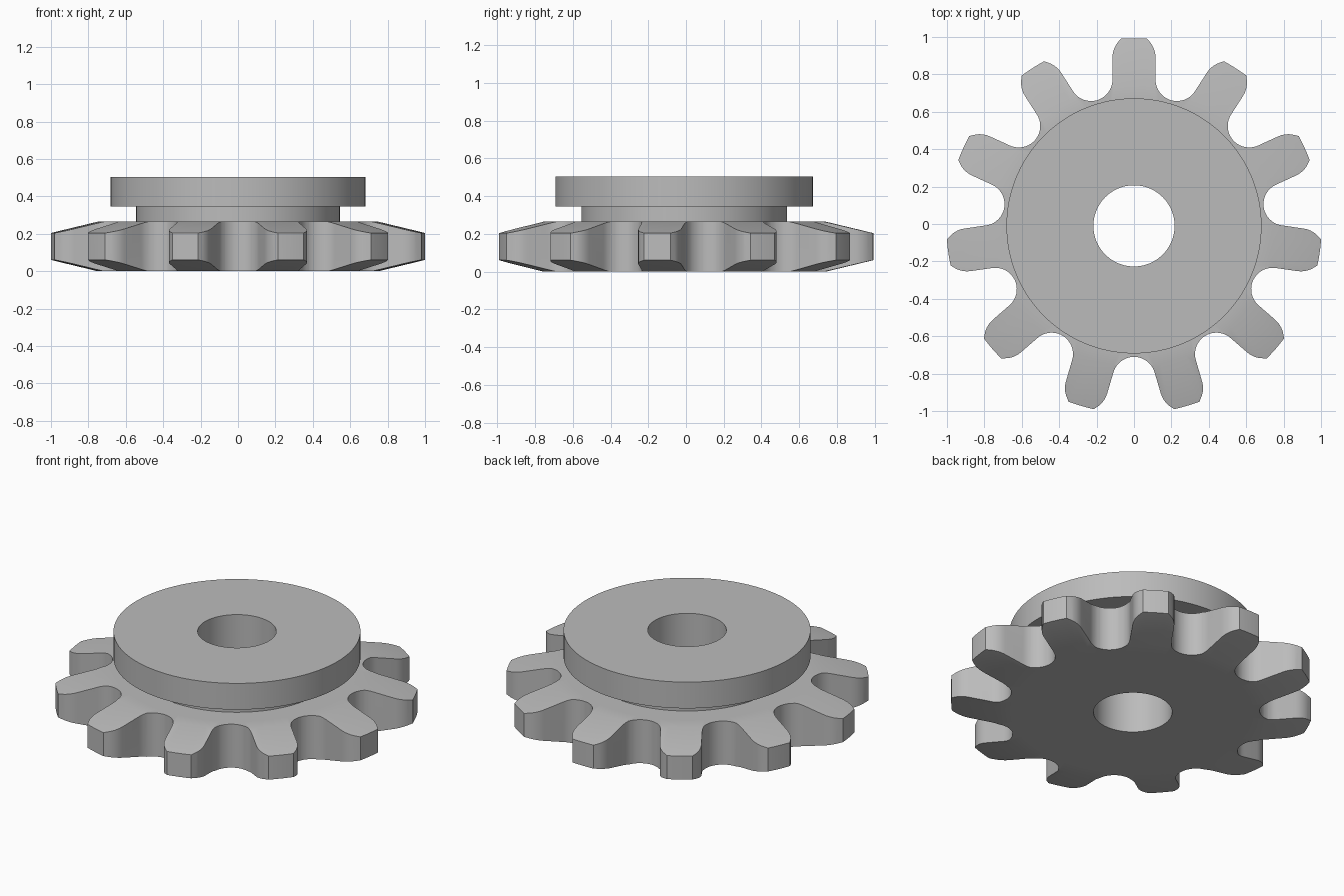
import bpy
import bmesh
from math import sin, cos, pi, radians, hypot, atan2
from mathutils import Vector, Matrix

TEETH = 11
PITCH = 2 * pi / TEETH
CENTRE_Y = -0.01
BORE = 0.217
TIP = 1.003

cube = bpy.data.objects.get("Cube")
if cube:
    bpy.data.objects.remove(cube, do_unlink=True)

# Single steel colour
steel = bpy.data.materials.new("steel grey")
steel.use_nodes = True
colour = (0.5, 0.5, 0.5, 1)
steel.diffuse_color = colour
steel.node_tree.nodes["Principled BSDF"].inputs["Base Color"].default_value = colour


def make_object(name, bm):
    bmesh.ops.recalc_face_normals(bm, faces=bm.faces)
    mesh = bpy.data.meshes.new(name)
    bm.to_mesh(mesh)
    bm.free()
    mesh.materials.append(steel)
    obj = bpy.data.objects.new(name, mesh)
    obj.location.y = CENTRE_Y
    bpy.context.collection.objects.link(obj)
    return obj


def lathe(name, profile, steps=132):
    """Revolve a closed (radius, height) profile about z."""
    bm = bmesh.new()
    rings = []
    for i in range(steps):
        a = 2 * pi * i / steps
        rings.append([bm.verts.new((r * cos(a), r * sin(a), z)) for r, z in profile])
    for i, ring in enumerate(rings):
        following = rings[(i + 1) % steps]
        for j in range(len(profile)):
            k = (j + 1) % len(profile)
            bm.faces.new((ring[j], following[j], following[k], ring[k]))
    return make_object(name, bm)


def arc(cx, cy, radius, start, end, steps):
    return [Vector((cx + radius * cos(start + (end - start) * i / steps),
                    cy + radius * sin(start + (end - start) * i / steps), 0))
            for i in range(steps + 1)]


def tooth_half():
    """Half of the tooth pointing along +y, from tip middle to root middle."""
    half_width, root_centre = 0.115, 0.815
    gx, gy = root_centre * sin(PITCH / 2), root_centre * cos(PITCH / 2)
    corner = arc(-0.015, 0.9, 0.13, radians(49), 0, 6)
    tip_end = atan2(corner[0].y, corner[0].x)
    corner[0] *= TIP / hypot(corner[0].x, corner[0].y)
    tip = arc(0, 0, TIP, pi / 2, tip_end, 3)[:-1]
    root = arc(gx, gy, gx - half_width, pi, pi * 1.5 - PITCH / 2, 10)
    return tip + corner + root


# Tooth outline, repeated around the axis and extruded
half = tooth_half()
mirrored = [Vector((-p.x, p.y, 0)) for p in reversed(half[1:-1])]
tooth = mirrored + half
outline = [Matrix.Rotation(-PITCH * i, 3, "Z") @ p for i in range(TEETH) for p in tooth]
bm = bmesh.new()
base = bm.faces.new([bm.verts.new((p.x, p.y, -0.1)) for p in outline])
extruded = bmesh.ops.extrude_face_region(bm, geom=[base])
bmesh.ops.translate(bm, vec=(0, 0, 0.5),
                    verts=[v for v in extruded["geom"] if isinstance(v, bmesh.types.BMVert)])
cutter = make_object("tooth_outline_cutter", bm)
cutter.hide_render = True
cutter.hide_viewport = True

# Toothed wheel: bevelled disc trimmed to the tooth outline
wheel = lathe("toothed_wheel", [
    (BORE, 0), (0.66, 0), (0.75, 0), (1.02, 0.065),
    (1.02, 0.2), (0.75, 0.265), (0.66, 0.265), (BORE, 0.265)])
trim = wheel.modifiers.new("trim_teeth", "BOOLEAN")
trim.operation = "INTERSECT"
trim.solver = "EXACT"
trim.object = cutter
bpy.context.view_layer.update()
trimmed = bpy.data.meshes.new_from_object(
    wheel.evaluated_get(bpy.context.evaluated_depsgraph_get()))
wheel.modifiers.clear()
wheel.data = trimmed
bpy.data.objects.remove(cutter, do_unlink=True)

# Hub: narrow neck under a wide flange, bored through
hub = lathe("hub_flange", [
    (BORE, 0.265), (0.545, 0.265), (0.545, 0.345),
    (0.682, 0.345), (0.682, 0.505), (BORE, 0.505)])

# Smooth round walls, keep machined edges sharp
for obj in (wheel, hub):
    bpy.ops.object.select_all(action="DESELECT")
    obj.select_set(True)
    bpy.context.view_layer.objects.active = obj
    bpy.ops.object.shade_smooth_by_angle(angle=radians(30))
